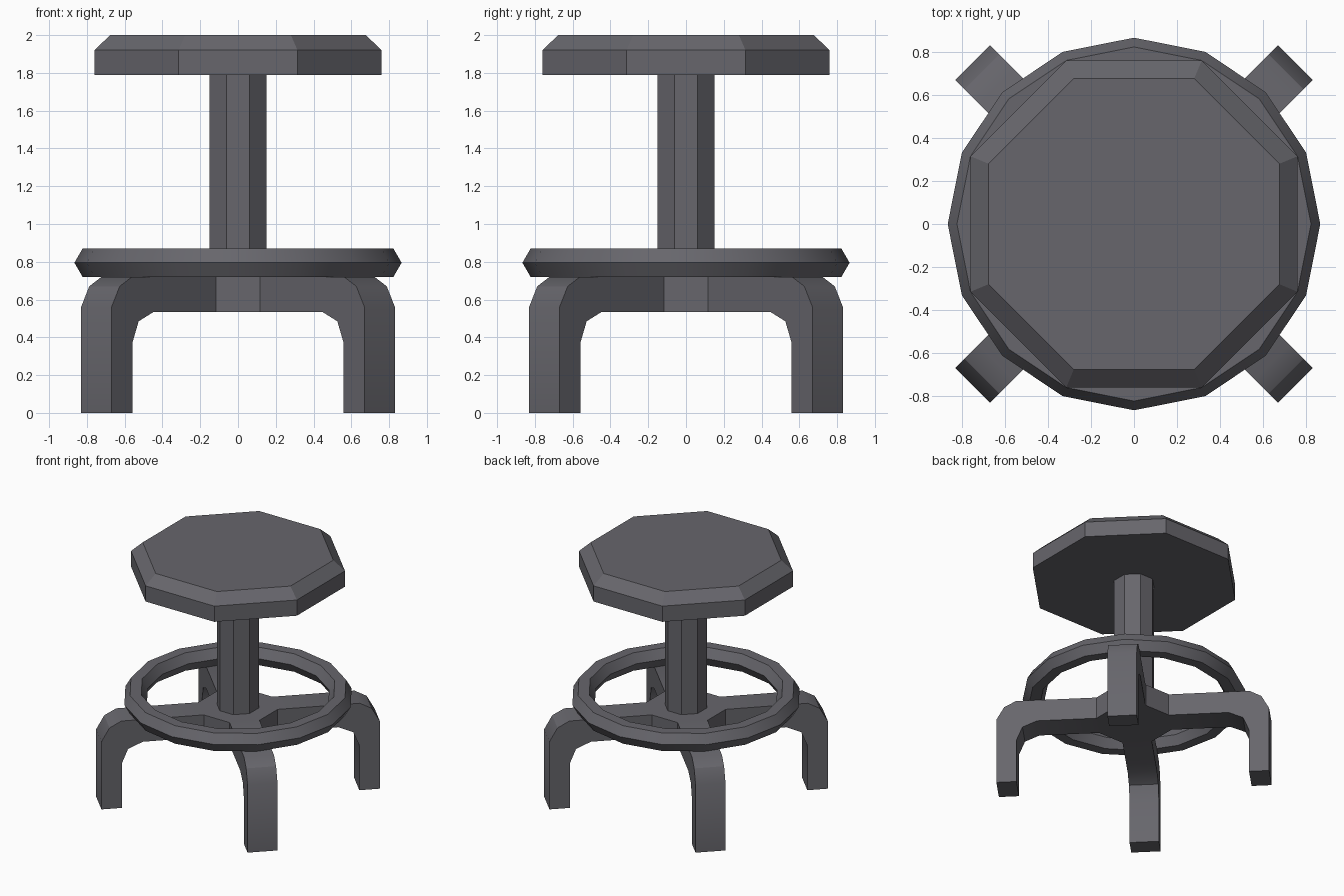
import bpy, bmesh, math

if "Cube" in bpy.data.objects:
    bpy.data.objects.remove(bpy.data.objects["Cube"])

steel = bpy.data.materials.new("dark grey")
steel.diffuse_color = (0.135, 0.133, 0.150, 1)
steel.use_nodes = True
steel.node_tree.nodes["Principled BSDF"].inputs["Base Color"].default_value = steel.diffuse_color


def make(name, verts, faces, angle=30):
    me = bpy.data.meshes.new(name)
    bm = bmesh.new()
    vs = [bm.verts.new(v) for v in verts]
    for f in faces:
        bm.faces.new([vs[i] for i in f])
    bmesh.ops.recalc_face_normals(bm, faces=bm.faces)
    bm.to_mesh(me)
    bm.free()
    me.materials.append(steel)
    ob = bpy.data.objects.new(name, me)
    bpy.context.collection.objects.link(ob)
    bpy.ops.object.select_all(action='DESELECT')
    bpy.context.view_layer.objects.active = ob
    ob.select_set(True)
    bpy.ops.object.shade_smooth_by_angle(angle=math.radians(angle))
    return ob


def lathe(name, profile, sides, closed=False, turn=0.0):
    """Revolve (radius, z) points; capped, or closed into a ring."""
    n = len(profile)
    verts, faces = [], []
    for i in range(sides):
        a = 2 * math.pi * i / sides + turn
        verts += [(r * math.cos(a), r * math.sin(a), z) for r, z in profile]
    for i in range(sides):
        j = (i + 1) % sides
        for k in range(n if closed else n - 1):
            m = (k + 1) % n
            faces.append((i * n + k, j * n + k, j * n + m, i * n + m))
    if not closed:
        faces.append([i * n for i in range(sides)])
        faces.append([i * n + n - 1 for i in range(sides)])
    return make(name, verts, faces)


EIGHTH = math.pi / 8
C = math.cos(EIGHTH)  # flat-side distance to corner radius

# Seat with bevelled rim, centre column and hub: all octagonal
lathe("seat", [(0.76 / C, 1.79), (0.76 / C, 1.92), (0.677 / C, 2.0)], 8, turn=EIGHTH)
lathe("column", [(0.15 / C, 0.70), (0.15 / C, 1.79)], 8, turn=EIGHTH)
lathe("hub", [(0.28 / C, 0.535), (0.28 / C, 0.72)], 8, turn=EIGHTH)

# Foot ring with hexagonal cross-section
R = 0.086
ring = [(0.78 + R * math.cos(k * math.pi / 3), 0.795 + R * math.sin(k * math.pi / 3))
        for k in range(6)]
lathe("foot_ring", ring, 16, closed=True)

# Four bent legs on the diagonals, from a (distance, height) side profile
leg = [(0.28, 0.72), (0.908, 0.72), (1.0, 0.67), (1.061, 0.56), (1.061, 0),
       (0.905, 0), (0.905, 0.37), (0.858, 0.485), (0.745, 0.535), (0.28, 0.535)]
W = 0.114
n = len(leg)
names = ["back_right_leg", "back_left_leg", "front_left_leg", "front_right_leg"]
for q, name in enumerate(names):
    a = math.pi / 4 + q * math.pi / 2
    c, s = math.cos(a), math.sin(a)
    verts = [(r * c - w * s, r * s + w * c, z) for w in (-W, W) for r, z in leg]
    faces = [list(range(n)), list(range(n, 2 * n))]
    faces += [(k, (k + 1) % n, n + (k + 1) % n, n + k) for k in range(n)]
    make(name, verts, faces)
